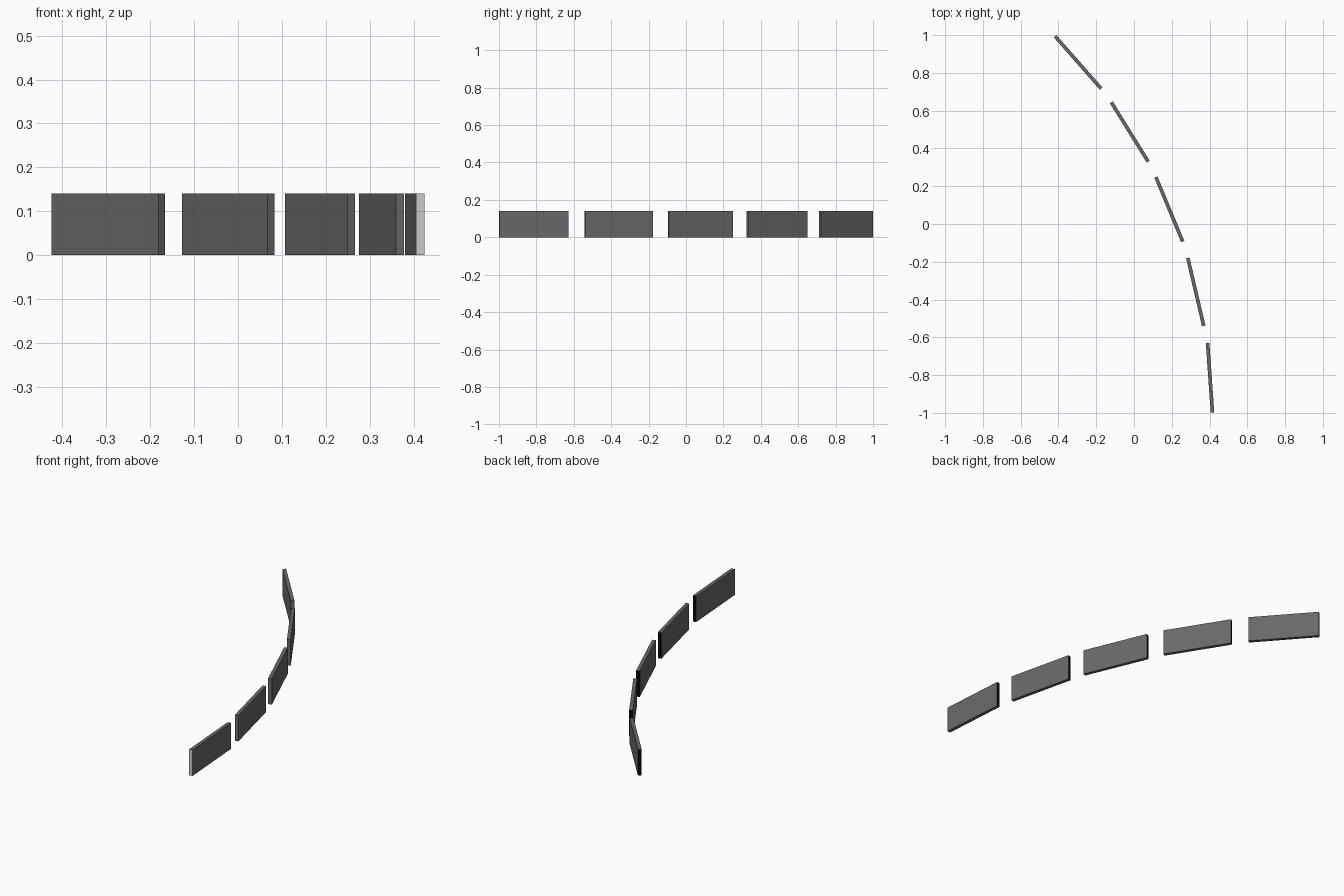
import bpy, math

if "Cube" in bpy.data.objects:
    bpy.data.objects.remove(bpy.data.objects["Cube"])

LENGTH, THICK, HEIGHT = 0.37, 0.019, 0.141

def material(name, value):
    m = bpy.data.materials.new(name)
    m.diffuse_color = (value, value, value, 1)
    m.use_nodes = True
    m.node_tree.nodes["Principled BSDF"].inputs["Base Color"].default_value = m.diffuse_color
    return m

grey = material("dark grey", 0.14)
black = material("black", 0.003)
light = material("light grey", 0.6)

# Centre x, centre y and turn in degrees of each panel along the arc, front to back
panels = [(0.4025, -0.814, 4.0), (0.327, -0.3595, 13.2), (0.187, 0.0775, 22.6),
          (-0.0225, 0.487, 31.8), (-0.296, 0.8555, 41.3)]

for i, (x, y, turn) in enumerate(panels):
    bpy.ops.mesh.primitive_cube_add(size=1)
    ob = bpy.context.object
    ob.name = f"panel_{i + 1}"
    ob.scale = (THICK, LENGTH, HEIGHT)
    ob.location = (x, y, HEIGHT / 2)
    ob.rotation_euler.z = math.radians(turn)
    for m in (grey, black, light):
        ob.data.materials.append(m)
    for f in ob.data.polygons:
        if f.normal.y > 0.5:                 # rear end is black
            f.material_index = 1
        elif f.normal.y < -0.5 and i == 0:   # front end of the first panel is light
            f.material_index = 2
